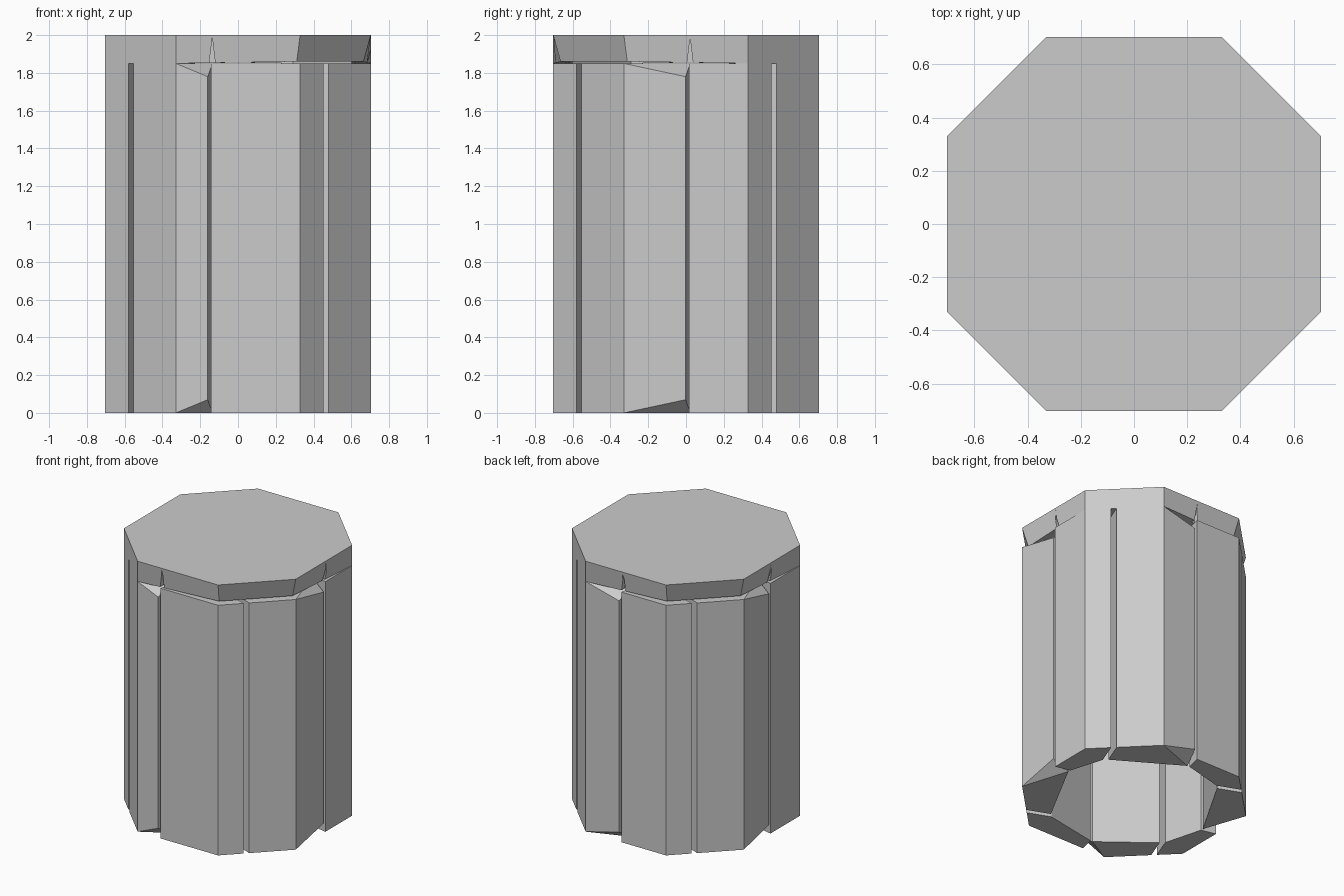
import bpy, bmesh
from mathutils import Vector

if "Cube" in bpy.data.objects:
    bpy.data.objects.remove(bpy.data.objects["Cube"])

TOP = 1.85
# Octagon corners, counter-clockwise from the front left corner
def octagon(a, b):
    return [Vector(p) for p in ((-b, -a), (b, -a), (a, -b), (a, b),
                                (b, a), (-b, a), (-a, b), (-a, -b))]

outer = octagon(0.703, 0.329)
inner = octagon(0.60, 0.29)
# Slit position along each face (front, front right, right, ...)
slit = [0.27, 0.365, 0.51, 0.365, 0.43, 0.365, 0.46, 0.365]

def make(name, verts, faces):
    bm = bmesh.new()
    vs = [bm.verts.new(v) for v in verts]
    for f in faces:
        bm.faces.new([vs[i] for i in f])
    bmesh.ops.recalc_face_normals(bm, faces=bm.faces)
    me = bpy.data.meshes.new(name)
    bm.to_mesh(me)
    bm.free()
    ob = bpy.data.objects.new(name, me)
    bpy.context.collection.objects.link(ob)
    return ob

def slit_edge(i, side):
    """Outer and inner points at one side of the skewed slit on face i."""
    a, b = outer[i], outer[(i + 1) % 8]
    d = (b - a).normalized()
    n = Vector((-d.y, d.x))
    axis = i % 2 == 0
    o = a.lerp(b, slit[i]) + d * side * (0.009 if axis else 0.019)
    return o, o + (n * 0.11 + d * 0.025 if axis else n * 0.16 - d * 0.07)

# Eight wall planks, bent around a corner outside and flat inside
for i in range(8):
    k = (i + 1) % 8
    so, si = slit_edge(i, 1)
    eo, ei = slit_edge(k, -1)
    ring = [so, outer[k], eo, ei, si]
    cut = [0, 0, 0.07 if k % 2 == 0 else 0, 0, 0]   # sloped cut at the plank end
    low = [(p.x, p.y, c) for p, c in zip(ring, cut)]
    high = [(p.x, p.y, TOP - c) for p, c in zip(ring, cut)]
    faces = [(j, (j + 1) % 5, (j + 1) % 5 + 5, j + 5) for j in range(5)]
    for s in (0, 5):
        faces += [(s, s + 1, s + 4), (s + 1, s + 2, s + 3), (s + 1, s + 3, s + 4)]
    make(f"wall_plank_{i + 1}", low + high, faces)

# Lid: skirt leans inward except along the two faces that join the wall
flush = (7, 0, 3, 4)
verts = [(p.x, p.y, 2) for p in outer]
for i, p in enumerate(outer):
    s = 1 if i in flush else 0.945
    verts.append((p.x * s, p.y * s, TOP if i in flush else 1.86))
verts += [(p.x, p.y, TOP if i in flush else 1.86) for i, p in enumerate(inner)]
verts += [(p.x, p.y, 1.9) for p in inner]
faces = [tuple(range(8)), tuple(range(24, 32))]
for r in (0, 8, 16):
    faces += [(r + j, r + (j + 1) % 8, r + 8 + (j + 1) % 8, r + 8 + j) for j in range(8)]
lid = make("lid", verts, faces)

# Pointed notches in the lid skirt above the four main slits
for i in (0, 2, 4, 6):
    a, b = outer[i], outer[i + 1]
    d = (b - a).normalized()
    n = Vector((-d.y, d.x))
    c = a.lerp(b, slit[i]) + d * 0.015
    tri = [(-0.022, 1.8), (0.022, 1.8), (0, 1.985)]
    pts = []
    for depth in (-0.05, 0.05):
        for u, z in tri:
            q = c + d * u + n * depth
            pts.append((q.x, q.y, z))
    cutter = make(f"notch_cutter_{i}", pts,
                  [(0, 1, 2), (3, 4, 5), (0, 1, 4, 3), (1, 2, 5, 4), (2, 0, 3, 5)])
    cutter.hide_render = True
    cutter.hide_set(True)
    mod = lid.modifiers.new("notch", 'BOOLEAN')
    mod.operation = 'DIFFERENCE'
    mod.object = cutter
